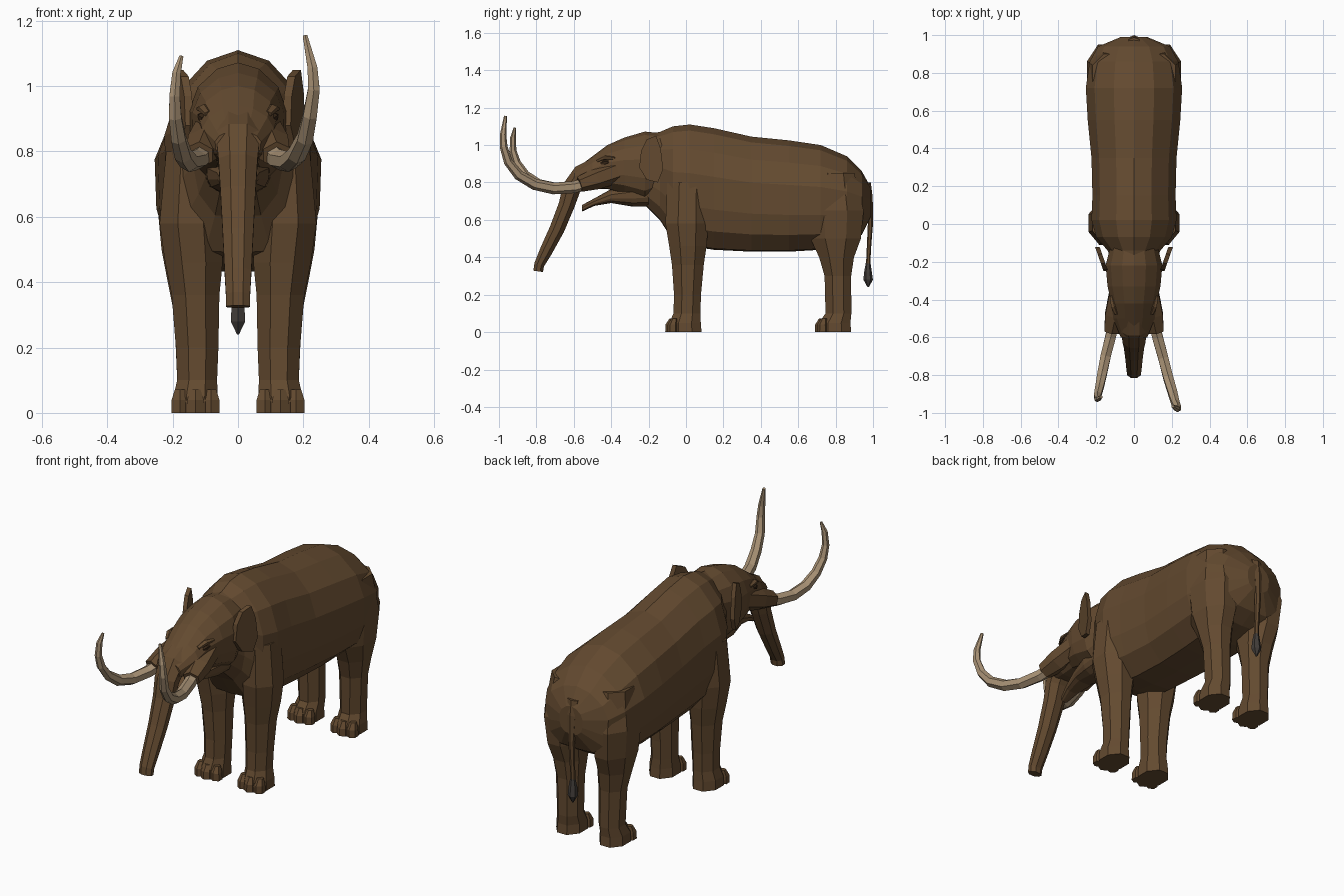
import bpy, bmesh, math
from mathutils import Vector


def material(name, rgb):
    m = bpy.data.materials.new(name)
    m.diffuse_color = (*rgb, 1)
    return m


BROWN = material("brown hide", (0.125, 0.068, 0.029))
IVORY = material("ivory", (0.40, 0.29, 0.18))
DARK = material("dark tuft", (0.055, 0.047, 0.042))
EYE = material("dark eye", (0.035, 0.018, 0.008))


def loft(name, rings, mat):
    """Skin a list of equal-length point rings and cap both ends."""
    bm = bmesh.new()
    vs = [[bm.verts.new(p) for p in r] for r in rings]
    n = len(vs[0])
    for a, b in zip(vs, vs[1:]):
        for i in range(n):
            j = (i + 1) % n
            bm.faces.new((a[i], a[j], b[j], b[i]))
    bm.faces.new(vs[0])
    bm.faces.new(vs[-1])
    bmesh.ops.recalc_face_normals(bm, faces=bm.faces)
    me = bpy.data.meshes.new(name)
    bm.to_mesh(me)
    bm.free()
    me.materials.append(mat)
    ob = bpy.data.objects.new(name, me)
    bpy.context.collection.objects.link(ob)
    return ob


def limb(name, path, mat, n=8, flat=False, side=1):
    """Tube through (x, y, z, half width, half depth) stations."""
    pts = [Vector((p[0] * side, p[1], p[2])) for p in path]
    rings = []
    for k, (c, p) in enumerate(zip(pts, path)):
        t = Vector((0, 0, 1)) if flat else \
            (pts[min(k + 1, len(pts) - 1)] - pts[max(k - 1, 0)]).normalized()
        u = Vector((1, 0, 0))
        u = (u - t * u.dot(t)).normalized()
        v = t.cross(u)
        s = 1 / math.cos(math.pi / n)
        ring = []
        for i in range(n):
            a = 2 * math.pi * (i + 0.5) / n
            ring.append(c + u * p[3] * s * math.cos(a) + v * p[4] * s * math.sin(a))
        rings.append(ring)
    return loft(name, rings, mat)


# half cross-section of torso and head: fractions of half width and of height
HALF = [(0, 1), (.42, .95), (.82, .8), (1, .6), (.98, .33), (.86, .15), (.5, .01), (0, 0)]


def trunkless(name, stations):
    """Loft along y from (y, top, bottom, half width)."""
    outline = HALF + [(-x, z) for x, z in HALF[-2:0:-1]]
    loft(name, [[(fx * w, y, b + fz * (t - b)) for fx, fz in outline]
                for y, t, b, w in stations], BROWN)


# torso with neck
trunkless("body", [
    (-.24, 1.055, .70, .10), (-.14, 1.07, .60, .14), (-.07, 1.10, .49, .20),
    (.02, 1.11, .46, .225), (.15, 1.09, .44, .22), (.35, 1.045, .43, .225),
    (.55, 1.025, .43, .245), (.72, 1.0, .44, .255), (.86, .94, .47, .235),
    (.94, .86, .52, .19), (.99, .77, .62, .07)])

# skull and lower jaw
trunkless("head", [
    (-.10, 1.06, .76, .12), (-.22, 1.072, .70, .15), (-.33, 1.04, .74, .14),
    (-.42, 1.0, .765, .12), (-.50, .94, .765, .11), (-.60, .865, .78, .07)])
trunkless("lower_jaw", [
    (-.20, .82, .67, .10), (-.29, .80, .672, .095), (-.40, .765, .69, .065),
    (-.49, .715, .675, .042), (-.555, .68, .645, .022)])

# trunk
limb("trunk", [
    (0, -.45, .90, .075, .05), (0, -.56, .845, .068, .05), (0, -.612, .77, .06, .05),
    (0, -.638, .68, .054, .043), (0, -.69, .55, .047, .04),
    (0, -.75, .43, .041, .034), (0, -.785, .36, .037, .027),
    (0, -.79, .325, .036, .026)], BROWN)

FRONT_LEG = [
    (.13, -.005, 0, .07, .088), (.13, -.005, .05, .068, .084), (.125, .005, .10, .061, .072),
    (.125, .008, .2, .065, .072), (.13, .01, .36, .073, .085), (.135, .01, .46, .088, .1),
    (.145, .005, .58, .095, .115), (.14, .01, .8, .08, .11)]
HIND_LEG = [
    (.13, .795, 0, .07, .088), (.13, .795, .05, .068, .084), (.125, .815, .10, .061, .069),
    (.128, .812, .3, .067, .071), (.135, .805, .4, .08, .093), (.142, .80, .5, .092, .135),
    (.15, .80, .65, .098, .15), (.12, .80, .85, .1, .1)]
EAR = [(-.24, .97), (-.21, 1.03), (-.16, 1.05), (-.135, .98),
       (-.122, .87), (-.15, .80), (-.21, .815), (-.25, .88)]

for side, label in ((1, "right"), (-1, "left")):
    # legs and toes
    for kind, leg in (("front", FRONT_LEG), ("hind", HIND_LEG)):
        limb(f"{label}_{kind}_leg", leg, BROWN, flat=True, side=side)
        for k, (dx, dy) in enumerate(((-.048, -.065), (0, -.076), (.048, -.065))):
            x, y = leg[0][0] + dx, leg[0][1] + dy
            limb(f"{label}_{kind}_toe_{k + 1}", [
                (x, y, 0, .026, .026), (x, y, .04, .025, .025),
                (x, y + .008, .072, .015, .014)], BROWN, 6, True, side)
    # ears: thin plates flaring outward to the rear
    rings = []
    for off in (-.012, .012):
        rings.append([(side * (.17 + (y + .19) * .35 + off), y, z) for y, z in EAR])
    loft(f"{label}_ear", rings, BROWN)
    # tusk sockets
    limb(f"{label}_tusk_socket", [
        (.08, -.34, .87, .045, .055), (.10, -.48, .82, .053, .05),
        (.118, -.57, .79, .04, .036)], BROWN, 6, side=side)
    # eyes and brows
    limb(f"{label}_eye", [
        (.104, -.455, .90, .008, .006), (.108, -.435, .905, .014, .013),
        (.116, -.412, .91, .008, .006)], EYE, 6, side=side)
    limb(f"{label}_brow", [
        (.09, -.475, .915, .012, .008), (.104, -.435, .932, .018, .011),
        (.118, -.38, .93, .01, .006)], BROWN, 6, side=side)

# tusks: the right one is longer
RIGHT_TUSK = [
    (.10, -.50, .80, .028), (.125, -.60, .775, .028), (.155, -.71, .768, .027),
    (.18, -.81, .79, .026), (.205, -.895, .84, .024), (.22, -.95, .91, .021),
    (.232, -.975, .99, .018), (.228, -.978, .105 + .95, .015), (.205, -.965, 1.155, .007)]
LEFT_TUSK = [
    (.10, -.50, .80, .028), (.125, -.60, .775, .028), (.15, -.70, .768, .027),
    (.168, -.79, .79, .025), (.182, -.86, .84, .022), (.192, -.905, .905, .019),
    (.194, -.925, .97, .016), (.188, -.925, 1.04, .013), (.173, -.915, 1.092, .006)]
for name, path, side in (("right_tusk", RIGHT_TUSK, 1), ("left_tusk", LEFT_TUSK, -1)):
    limb(name, [(*p, p[3]) for p in path], IVORY, 6, side=side)

# tail and tuft
limb("tail", [
    (0, .965, .80, .03, .02), (0, .982, .72, .024, .014), (0, .986, .58, .015, .012),
    (0, .978, .45, .012, .01), (0, .972, .32, .013, .01)], BROWN, 6, True)
limb("tail_tuft", [
    (0, .974, .37, .012, .011), (0, .973, .32, .02, .018),
    (0, .974, .28, .022, .022), (0, .974, .24, .003, .003)], DARK, 6, True)
